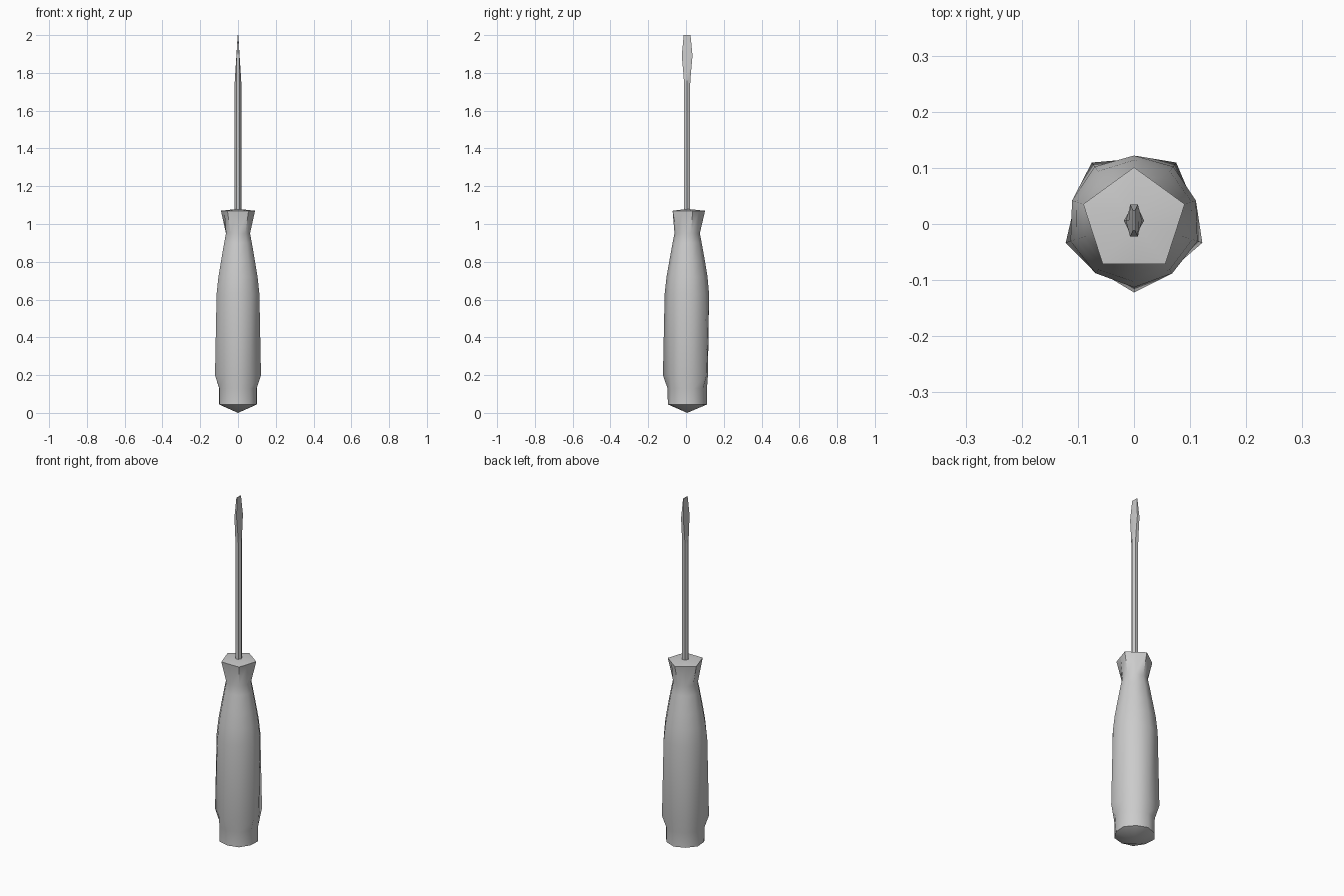
import bpy, bmesh, math

if "Cube" in bpy.data.objects:
    bpy.data.objects.remove(bpy.data.objects["Cube"])

CY = 0.006  # shared axis, slightly off so the five-lobed grip is centred


def loft(name, rings, smooth_angle, start=None, end=None):
    """Skin a list of equal rings; ends close with an apex point or a flat face."""
    bm = bmesh.new()
    loops = [[bm.verts.new(p) for p in ring] for ring in rings]
    n = len(loops[0])
    for a, b in zip(loops, loops[1:]):
        for i in range(n):
            j = (i + 1) % n
            bm.faces.new((a[i], a[j], b[j], b[i]))
    for loop, apex in ((loops[0], start), (loops[-1], end)):
        if apex is None:
            bm.faces.new(loop)
        else:
            tip = bm.verts.new((0, CY, apex))
            for i in range(n):
                bm.faces.new((loop[i], loop[(i + 1) % n], tip))
    bmesh.ops.recalc_face_normals(bm, faces=bm.faces)
    mesh = bpy.data.meshes.new(name)
    bm.to_mesh(mesh)
    bm.free()
    obj = bpy.data.objects.new(name, mesh)
    bpy.context.collection.objects.link(obj)
    bpy.ops.object.select_all(action='DESELECT')
    obj.select_set(True)
    bpy.context.view_layer.objects.active = obj
    bpy.ops.object.shade_smooth_by_angle(angle=math.radians(smooth_angle))
    return obj


def lobed_ring(z, ridge, flat):
    """Ten-sided ring: ridge radius on front-pointing corners, flat radius between."""
    ring = []
    for i in range(10):
        a = math.radians(-90 + 36 * i)
        r = flat if i % 2 else ridge
        ring.append((r * math.cos(a), CY + r * math.sin(a), z))
    return ring


def hex_ring(z, tip_x, side_x, side_y):
    """Six-sided ring with its corners on the x axis."""
    pts = [(tip_x, 0), (side_x, side_y), (-side_x, side_y),
           (-tip_x, 0), (-side_x, -side_y), (side_x, -side_y)]
    return [(x, CY + y, z) for x, y in pts]


# Handle: pointed butt, five-ridged grip, narrow neck, pentagonal collar
handle_profile = [
    (0.045, 0.102, 0.106),
    (0.13, 0.104, 0.105),
    (0.20, 0.128, 0.110),
    (0.63, 0.119, 0.116),
    (0.72, 0.109, 0.108),
    (0.80, 0.095, 0.095),
    (0.90, 0.077, 0.077),
    (0.95, 0.067, 0.067),
    (1.07, 0.077, 0.095),
]
loft("handle", [lobed_ring(*p) for p in handle_profile], 50, start=0.0, end=1.08)

# Shaft: six-sided rod flared and ground down to a flat blade
shaft_profile = [
    (1.05, 0.018, 0.009, 0.016),
    (1.74, 0.018, 0.009, 0.016),
    (1.80, 0.0145, 0.0085, 0.020),
    (1.89, 0.0085, 0.007, 0.0285),
    (2.00, 0.002, 0.002, 0.018),
]
loft("shaft", [hex_ring(*p) for p in shaft_profile], 30)
